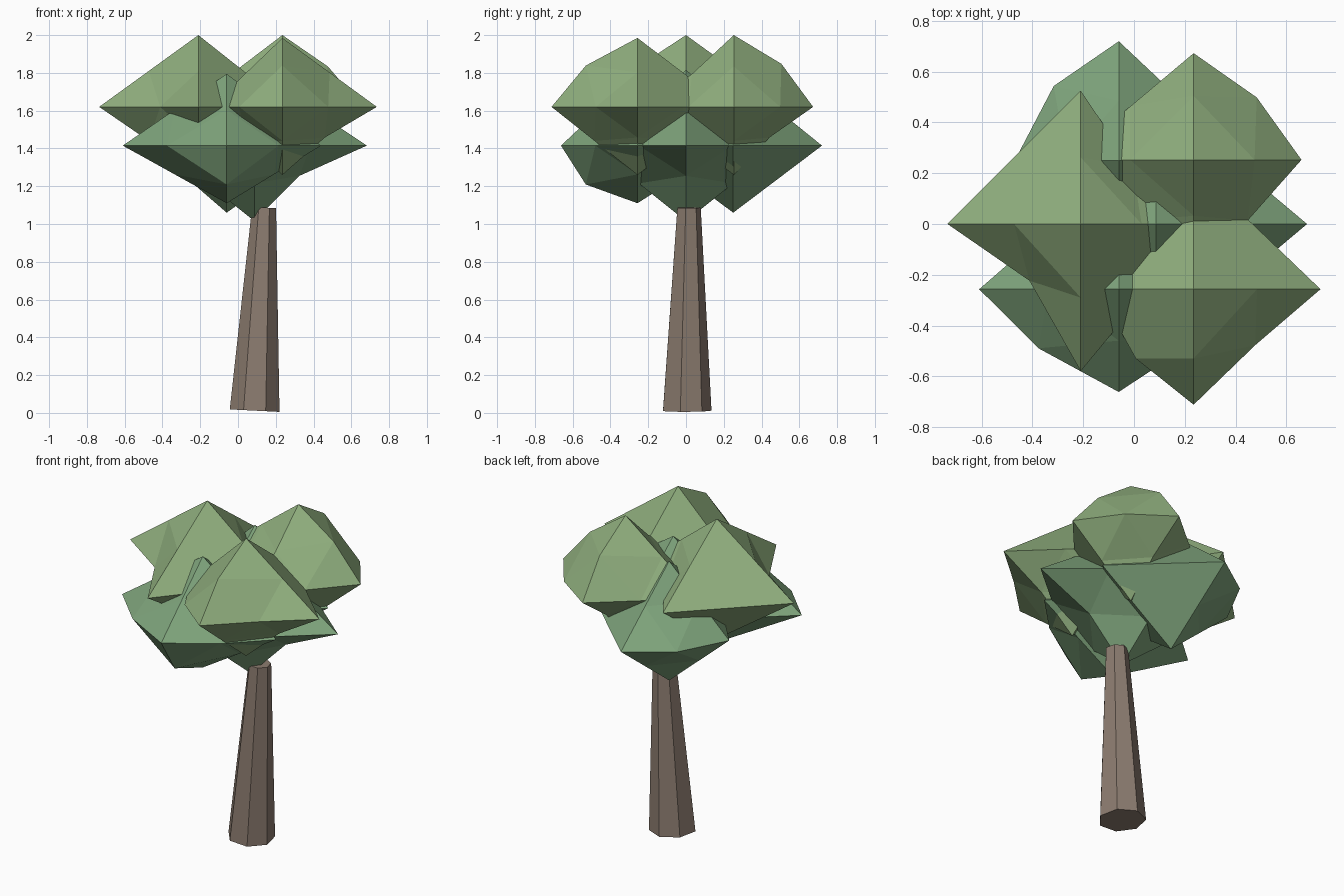
import bpy, bmesh, math
from mathutils import Vector

if "Cube" in bpy.data.objects:
    bpy.data.objects.remove(bpy.data.objects["Cube"])


def material(name, rgb):
    m = bpy.data.materials.new(name)
    m.diffuse_color = (*rgb, 1)
    m.use_nodes = True
    m.node_tree.nodes["Principled BSDF"].inputs["Base Color"].default_value = m.diffuse_color
    return m


def finish(name, bm, mat):
    bmesh.ops.recalc_face_normals(bm, faces=bm.faces)
    me = bpy.data.meshes.new(name)
    bm.to_mesh(me)
    bm.free()
    me.materials.append(mat)
    ob = bpy.data.objects.new(name, me)
    bpy.context.collection.objects.link(ob)


def clump(name, centre, tips, bulge, mat):
    """Octahedron split once: six tip lengths, edge midpoints scaled by bulge."""
    bm = bmesh.new()
    c = Vector(centre)
    keys = ["+x", "-x", "+y", "-y", "+z", "-z"]
    axis = {"x": Vector((1, 0, 0)), "y": Vector((0, 1, 0)), "z": Vector((0, 0, 1))}
    off = {k: axis[k[1]] * (r if k[0] == "+" else -r) for k, r in zip(keys, tips)}
    tip = {k: bm.verts.new(c + off[k]) for k in keys}
    mid = {}
    for i, a in enumerate(keys):
        for b in keys[i + 1:]:
            if a[1] != b[1]:
                mid[a + b] = bm.verts.new(c + (off[a] + off[b]) / 2 * bulge.get(a + b, 1.0))
    for sx in "+-":
        for sy in "+-":
            for sz in "+-":
                x, y, z = sx + "x", sy + "y", sz + "z"
                xy, xz, yz = mid[x + y], mid[x + z], mid[y + z]
                for f in ((tip[x], xy, xz), (tip[y], yz, xy), (tip[z], xz, yz), (xy, yz, xz)):
                    bm.faces.new(f)
    finish(name, bm, mat)


light = material("leaf_light", (0.28, 0.43, 0.21))
dark = material("leaf_dark", (0.21, 0.37, 0.20))
bark = material("bark", (0.26, 0.20, 0.16))

# Upper ring of three leaf clumps
clump("upper_leaves_left", (-0.21, 0, 1.62), (0.48, 0.525, 0.525, 0.58, 0.38, 0.36),
      {"+x+y": 0.85, "-x-y": 0.77}, light)
clump("upper_leaves_back", (0.235, 0.253, 1.62), (0.425, 0.5, 0.42, 0.48, 0.38, 0.36),
      {"+x+y": 1.17, "+x+z": 1.13, "+y+z": 1.2, "-y+z": 0.92, "+y-z": 0.9}, light)
clump("upper_leaves_front", (0.235, -0.257, 1.62), (0.5, 0.38, 0.48, 0.455, 0.365, 0.36),
      {"-x-y": 1.2, "+x-y": 0.97, "-y+z": 1.2, "+x-z": 0.9}, light)

# Lower clumps and the central one above the trunk
clump("lower_leaves_back", (-0.06, 0.25, 1.415), (0.5, 0.41, 0.47, 0.48, 0.38, 0.355),
      {"-x+y": 1.25}, dark)
clump("lower_leaves_front", (-0.06, -0.257, 1.415), (0.5, 0.55, 0.48, 0.405, 0.38, 0.305),
      {"-x-y": 1.15, "+x-y": 1.1, "-y-z": 1.35}, dark)
clump("centre_leaves", (0.087, 0, 1.415), (0.595, 0.5, 0.5, 0.5, 0.4, 0.4),
      {"+x-z": 0.8}, dark)

# Leaning seven-sided tapered trunk
bm = bmesh.new()
rings = []
for cx, cy, cz, r, slope in ((0.088, 0, 0.012, 0.135, -0.05), (0.138, 0.013, 1.087, 0.065, -0.05)):
    ring = []
    for i in range(7):
        a = math.pi / 2 + 2 * math.pi * i / 7
        dx, dy = r * math.cos(a), r * math.sin(a)
        ring.append(bm.verts.new((cx + dx, cy + dy, cz + slope * dx)))
    rings.append(ring)
for i in range(7):
    j = (i + 1) % 7
    bm.faces.new((rings[0][i], rings[0][j], rings[1][j], rings[1][i]))
bm.faces.new(rings[0])
bm.faces.new(rings[1])
finish("trunk", bm, bark)
